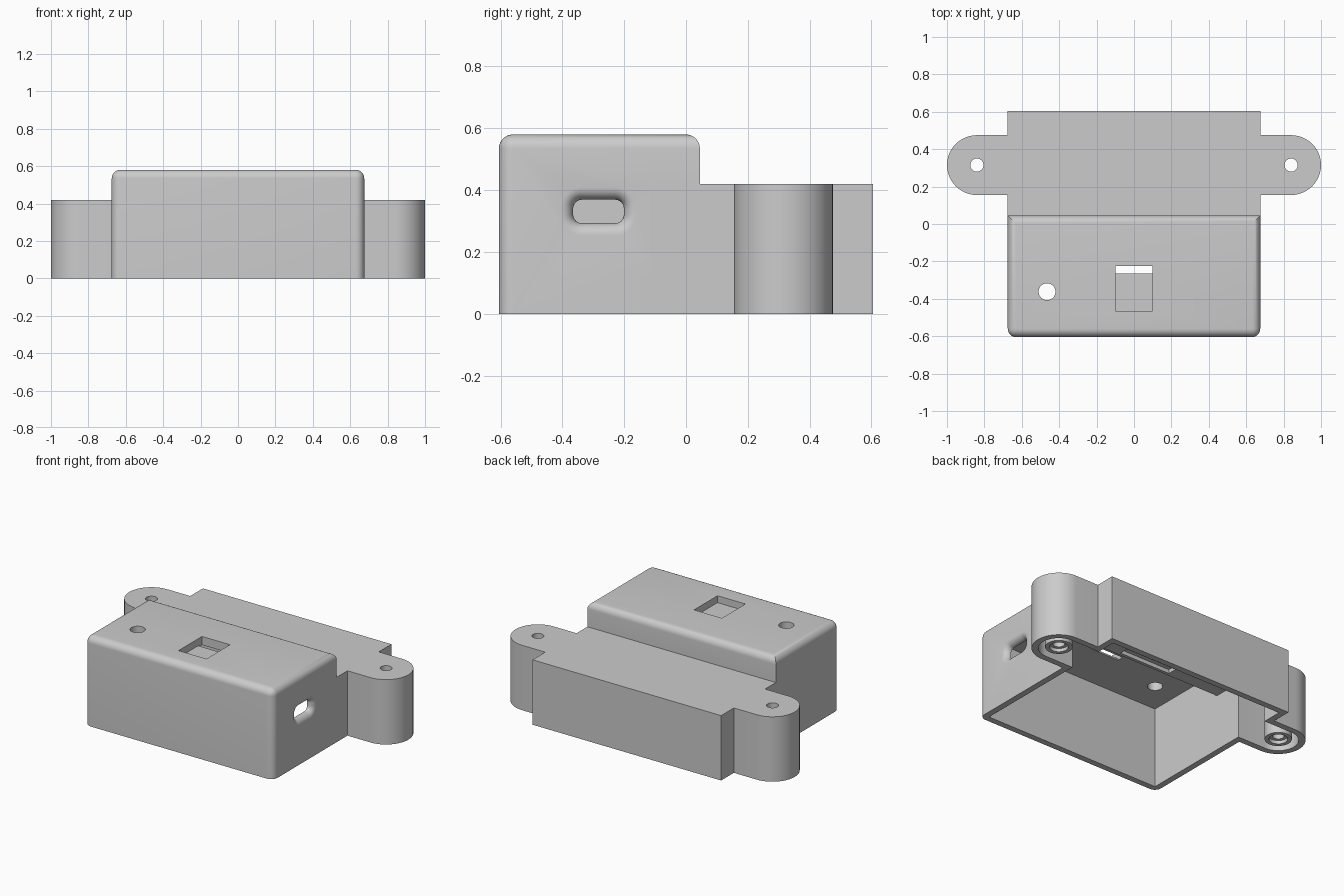
import bpy, bmesh, math
from mathutils import Matrix

if "Cube" in bpy.data.objects:
    bpy.data.objects.remove(bpy.data.objects["Cube"], do_unlink=True)

HALF_W, FRONT, STEP, BACK = 0.675, -0.605, 0.045, 0.605
TALL, LOW, WALL, ROOF = 0.58, 0.42, 0.04, 0.055
EAR_X, EAR_Y, EAR_R = 0.84, 0.315, 0.16

grey = bpy.data.materials.new("light grey plastic")
grey.use_nodes = True
grey.diffuse_color = (0.6, 0.6, 0.6, 1)
bsdf = grey.node_tree.nodes["Principled BSDF"]
bsdf.inputs["Base Color"].default_value = grey.diffuse_color
bsdf.inputs["Roughness"].default_value = 0.6


def finish(name, bm):
    bmesh.ops.recalc_face_normals(bm, faces=bm.faces[:])
    mesh = bpy.data.meshes.new(name)
    bm.to_mesh(mesh)
    bm.free()
    mesh.materials.append(grey)
    obj = bpy.data.objects.new(name, mesh)
    bpy.context.collection.objects.link(obj)
    return obj


def loft(name, sections):
    """Closed solid through matching rings of points."""
    bm = bmesh.new()
    rings = [[bm.verts.new(p) for p in ring] for ring in sections]
    n = len(rings[0])
    for a, b in zip(rings, rings[1:]):
        for i in range(n):
            j = (i + 1) % n
            bm.faces.new((a[i], a[j], b[j], b[i]))
    bm.faces.new(rings[0])
    bm.faces.new(rings[-1])
    return finish(name, bm)


def prism(name, outline, z0, z1):
    return loft(name, [[(x, y, z) for x, y in outline] for z in (z0, z1)])


def box(name, x0, x1, y0, y1, z0, z1):
    return prism(name, [(x0, y0), (x1, y0), (x1, y1), (x0, y1)], z0, z1)


def cylinder(name, x, y, r, z0, z1):
    ring = [(x + r * math.cos(i * math.tau / 48), y + r * math.sin(i * math.tau / 48))
            for i in range(48)]
    return prism(name, ring, z0, z1)


def combine(target, other, operation):
    mod = target.modifiers.new(operation.lower(), 'BOOLEAN')
    mod.operation, mod.solver, mod.object = operation, 'EXACT', other
    bpy.context.view_layer.objects.active = target
    bpy.ops.object.modifier_apply(modifier=mod.name)
    bpy.data.objects.remove(other, do_unlink=True)


def low_outline(inset, y_start):
    """Rear block with a round mounting ear on each side."""
    w, r = HALF_W - inset, EAR_R - inset
    half = [(w, y_start), (w, EAR_Y - r)]
    half += [(EAR_X + r * math.cos(a), EAR_Y + r * math.sin(a))
             for a in (math.radians(-90 + 180 * i / 24) for i in range(25))]
    half += [(w, EAR_Y + r), (w, BACK - inset)]
    return half + [(-x, y) for x, y in reversed(half)]


# Tall front housing, rounded on the top and front upright edges
bm = bmesh.new()
bmesh.ops.create_cube(bm, size=1, matrix=Matrix.LocRotScale(
    (0, (FRONT + STEP) / 2, TALL / 2), None, (2 * HALF_W, STEP - FRONT, TALL)))
rounded = [e for e in bm.edges
           if all(v.co.z > TALL - 0.01 for v in e.verts)
           or (abs(e.verts[0].co.z - e.verts[1].co.z) > 0.1 and e.verts[0].co.y < FRONT + 0.01)]
bmesh.ops.bevel(bm, geom=rounded, offset=0.045, segments=8, profile=0.5, affect='EDGES')
case = finish("enclosure_shell", bm)

# Low rear block and ears, then the open-bottomed cavity
combine(case, prism("rear_block", low_outline(0, -0.1), 0, LOW), 'UNION')
inner = box("front_cavity", -HALF_W + WALL, HALF_W - WALL, FRONT + WALL, 0, -0.1, TALL - ROOF)
combine(inner, prism("rear_cavity", low_outline(WALL, -0.1), -0.1, LOW - ROOF), 'UNION')
combine(case, inner, 'DIFFERENCE')

# Screw bosses with counterbored through holes
for side in (-1, 1):
    x = side * EAR_X
    combine(case, cylinder("boss", x, EAR_Y, 0.08, 0.008, LOW - 0.02), 'UNION')
    combine(case, cylinder("counterbore", x, EAR_Y, 0.055, -0.1, 0.03), 'DIFFERENCE')
    combine(case, cylinder("screw_hole", x, EAR_Y, 0.035, -0.1, 0.7), 'DIFFERENCE')

# Round hole, switch recess and its slot in the top
combine(case, cylinder("round_hole", -0.465, -0.362, 0.045, 0.4, 0.7), 'DIFFERENCE')
combine(case, box("switch_recess", -0.1, 0.1, -0.465, -0.225, 0.535, 0.7), 'DIFFERENCE')
combine(case, box("switch_slot", -0.1, 0.1, -0.265, -0.225, 0.4, 0.6), 'DIFFERENCE')

# Shallow relief under the rear roof
combine(case, box("roof_relief", -0.25, 0.12, 0.02, 0.08, 0.3, 0.39), 'DIFFERENCE')


# Flared cable port in the left wall
def port_ring(x, grow):
    ring = []
    r = 0.028 + grow
    for k, (sy, sz) in enumerate(((1, 1), (-1, 1), (-1, -1), (1, -1))):
        for i in range(9):
            a = math.radians(90 * k + 90 * i / 8)
            ring.append((x, -0.283 + sy * 0.054 + r * math.cos(a),
                         0.331 + sz * 0.01 + r * math.sin(a)))
    return ring


flare = [port_ring(HALF_W - 0.1, 0)]
for i in range(9):
    a = math.radians(90 * i / 8)
    flare.append(port_ring(HALF_W - WALL + WALL * math.sin(a), WALL * (1 - math.cos(a))))
flare.append(port_ring(HALF_W + 0.05, WALL))
combine(case, loft("cable_port", flare), 'DIFFERENCE')

# Smooth the rounds, keep the corners crisp
bpy.ops.object.select_all(action='DESELECT')
case.select_set(True)
bpy.context.view_layer.objects.active = case
bpy.ops.object.shade_smooth_by_angle(angle=math.radians(30))
